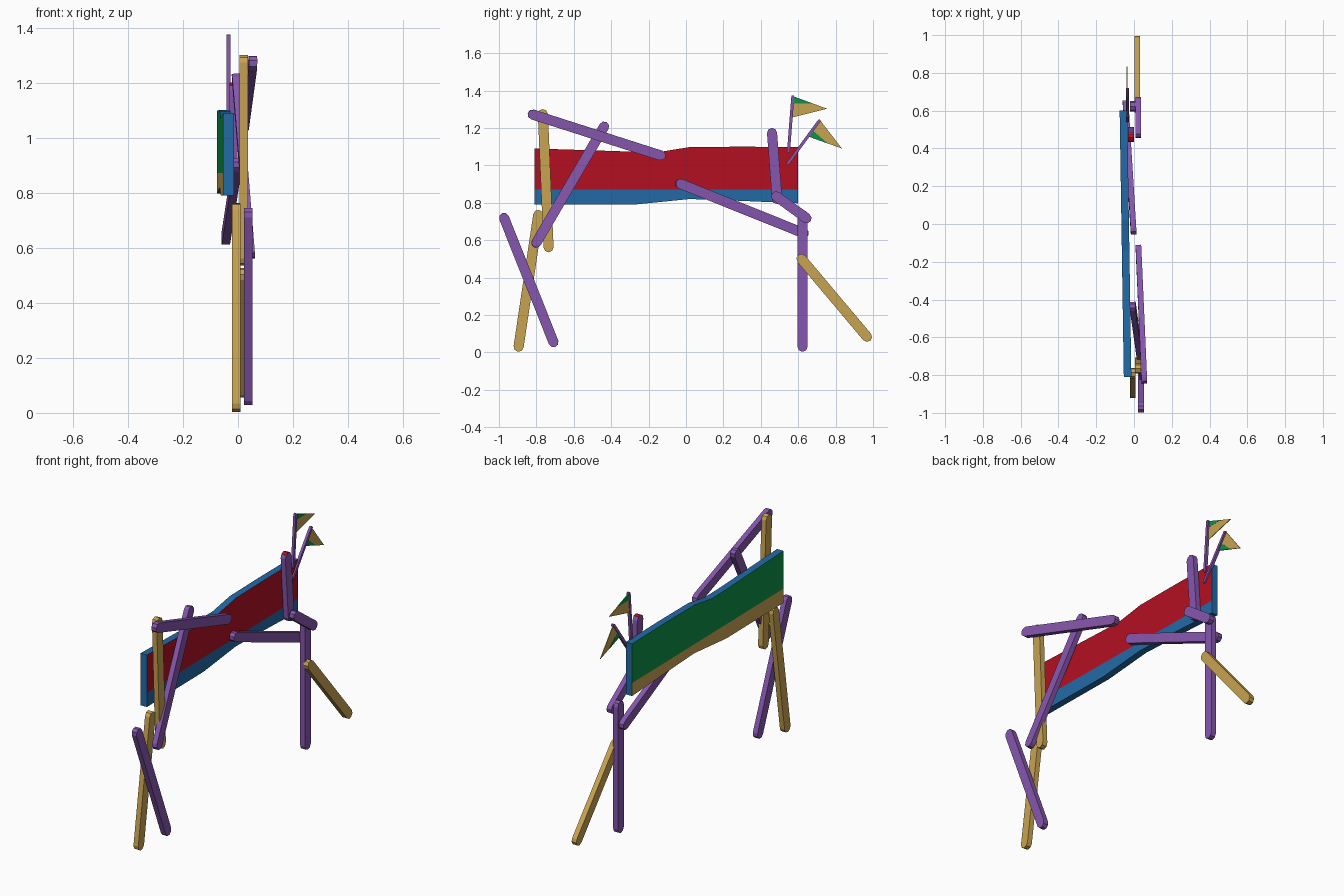
import bpy, bmesh, math
from mathutils import Vector

if "Cube" in bpy.data.objects:
    bpy.data.objects.remove(bpy.data.objects["Cube"])


def material(name, rgb):
    m = bpy.data.materials.new(name)
    m.diffuse_color = (*rgb, 1)
    m.use_nodes = True
    m.node_tree.nodes["Principled BSDF"].inputs["Base Color"].default_value = m.diffuse_color
    return m


PURPLE = material("purple", (0.24, 0.095, 0.42))
TAN = material("tan", (0.58, 0.37, 0.085))
RED = material("red", (0.45, 0.005, 0.016))
BLUE = material("blue", (0.016, 0.145, 0.385))
GREEN = material("green", (0.004, 0.29, 0.062))


def finish(bm, name, mats):
    bmesh.ops.recalc_face_normals(bm, faces=bm.faces[:])
    me = bpy.data.meshes.new(name)
    bm.to_mesh(me)
    bm.free()
    for m in mats:
        me.materials.append(m)
    ob = bpy.data.objects.new(name, me)
    bpy.context.collection.objects.link(ob)
    return ob


def prism(bm, outline, offset):
    """Closed slab between an outline and its copy moved by offset."""
    a = [bm.verts.new(p - offset / 2) for p in outline]
    b = [bm.verts.new(p + offset / 2) for p in outline]
    bm.faces.new(a)
    bm.faces.new(b)
    n = len(a)
    for i in range(n):
        j = (i + 1) % n
        bm.faces.new((a[i], a[j], b[j], b[i]))


def stick(name, p, q, mat, r=0.027, thick=0.03, tip=None):
    """Flat stick with rounded ends centred on p and q."""
    p, q = Vector(p), Vector(q)
    d = (q - p).normalized()
    side = d.cross(Vector((1, 0, 0))).normalized()
    normal = side.cross(d)
    seg = 4
    pts = []
    for c, start in ((q, -90), (p, 90)):
        for i in range(seg + 1):
            t = math.radians(start + 180 * i / seg)
            pts.append(c + d * r * math.cos(t) + side * r * math.sin(t))
    bm = bmesh.new()
    prism(bm, pts, normal * thick)
    bm.normal_update()
    bmesh.ops.recalc_face_normals(bm, faces=bm.faces[:])
    if tip:  # painted upper end
        for f in bm.faces:
            if f.normal.z > 0.5:
                f.material_index = 1
    return finish(bm, name, [mat, tip] if tip else [mat])


# Wavy body plank: bottom, stripe line and top at each station
stations = [(-0.81, 0.79, 1.09), (-0.55, 0.79, 1.082), (-0.28, 0.79, 1.073),
            (-0.14, 0.804, 1.072), (0.02, 0.82, 1.098), (0.3, 0.81, 1.10), (0.60, 0.797, 1.098)]
bm = bmesh.new()
rings = []
for y, lo, hi in stations:
    x = -0.034 - 0.022 * (y + 0.81) / 1.41
    rings.append([bm.verts.new((x + s * 0.02, y, z)) for s, z in
                  ((1, lo), (1, 0.872), (1, hi), (-1, hi), (-1, 0.872), (-1, lo))])
side_colour = [0, 1, 0, 2, 3, 0]  # blue stripe, red, blue top, green, tan, blue base
for a, b in zip(rings, rings[1:]):
    for i in range(6):
        j = (i + 1) % 6
        bm.faces.new((a[i], a[j], b[j], b[i])).material_index = side_colour[i]
bm.faces.new(rings[0])
bm.faces.new(rings[-1])
finish(bm, "body_plank", [BLUE, RED, GREEN, TAN])

# Front legs
stick("front_leg_lower_inner", (-0.006, -0.79, 0.735), (-0.006, -0.895, 0.03), TAN)
stick("front_leg_lower_outer", (0.037, -0.973, 0.72), (0.037, -0.708, 0.054), PURPLE)
stick("front_leg_upper", (0.021, -0.765, 1.274), (0.021, -0.735, 0.562), TAN)
stick("shoulder_bar", (0.054, -0.82, 1.272), (0.024, -0.136, 1.053), PURPLE)
stick("shoulder_brace", (-0.006, -0.438, 1.207), (0.045, -0.8, 0.587), PURPLE)

# Hind legs
stick("hind_thigh_inner", (-0.003, -0.03, 0.902), (-0.044, 0.63, 0.637), PURPLE)
stick("hind_leg_lower_inner", (-0.006, 0.623, 0.735), (-0.006, 0.623, 0.03), PURPLE)
stick("hind_leg_lower_outer", (0.018, 0.617, 0.50), (0.018, 0.968, 0.083), TAN)
stick("hip_link", (0.022, 0.482, 0.835), (0.022, 0.645, 0.717), PURPLE)
stick("hip_post", (-0.016, 0.46, 1.173), (-0.016, 0.487, 0.82), PURPLE, tip=RED)


# Tail flags on thin poles
def flag(n, pole, tri, patch):
    x = -0.034
    stick(f"flag_pole_{n}", (x, *pole[0]), (x, *pole[1]), PURPLE, 0.008, 0.015)
    for label, pts, t, m in (("cloth", tri, 0.004, TAN), ("patch", patch, 0.006, GREEN)):
        bm = bmesh.new()
        prism(bm, [Vector((x - 0.003, *p)) for p in pts], Vector((t, 0, 0)))
        finish(bm, f"flag_{label}_{n}", [m])


flag(1, [(0.548, 1.075), (0.571, 1.367)],
     [(0.571, 1.37), (0.754, 1.303), (0.563, 1.255)],
     [(0.571, 1.37), (0.675, 1.332), (0.568, 1.332)])
flag(2, [(0.545, 1.01), (0.712, 1.238)],
     [(0.714, 1.245), (0.834, 1.09), (0.652, 1.155)],
     [(0.652, 1.155), (0.76, 1.116), (0.676, 1.188)])
